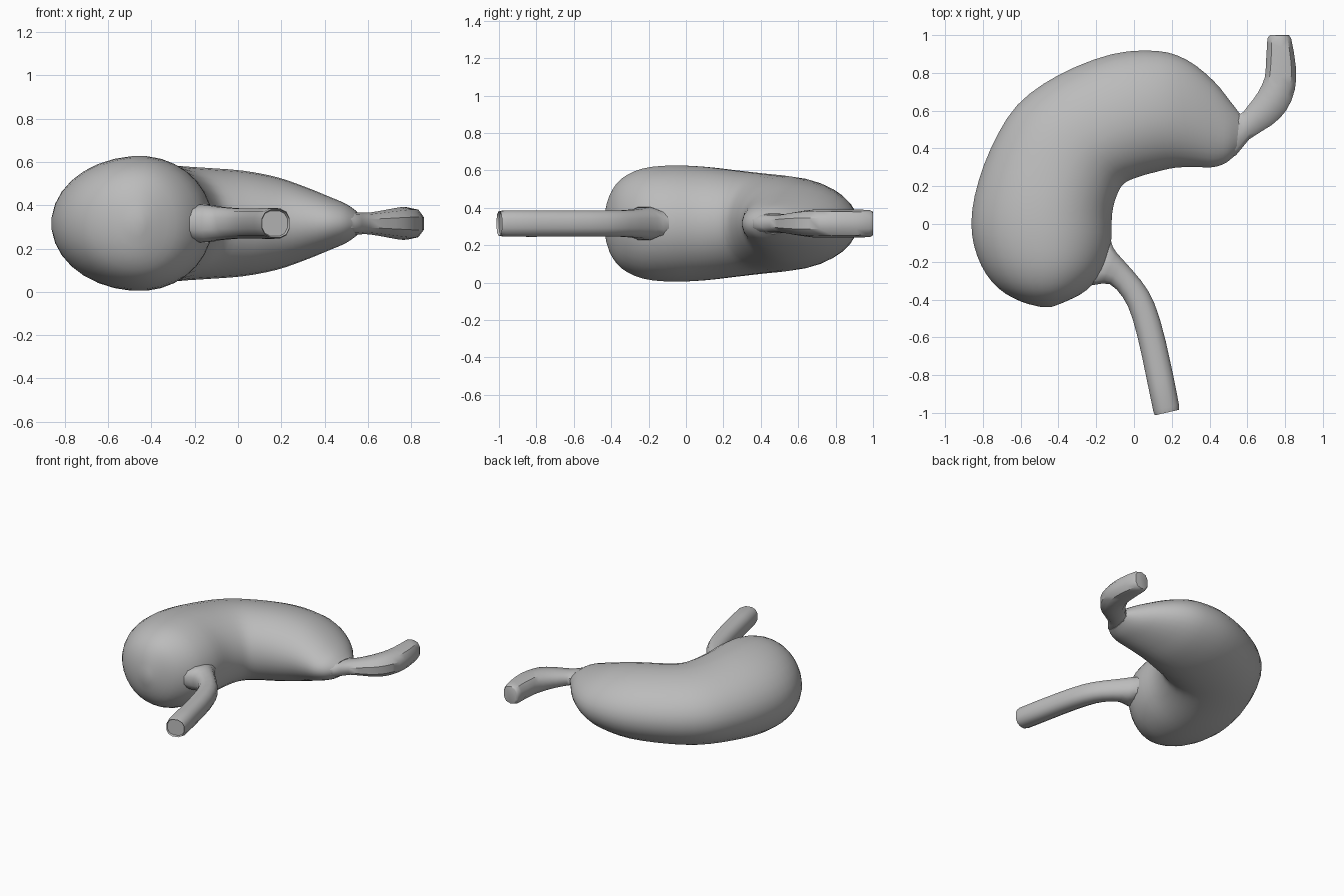
import bpy, bmesh, math
from mathutils import Vector

old = bpy.data.objects.get("Cube")
if old:
    bpy.data.objects.remove(old, do_unlink=True)

mat = bpy.data.materials.new("soft_grey")
mat.use_nodes = True
GREY = (0.5, 0.5, 0.5, 1)
mat.diffuse_color = GREY
mat.node_tree.nodes["Principled BSDF"].inputs["Base Color"].default_value = GREY
MID = 0.316


def refine(rows, steps):
    """Catmull-Rom interpolation between section rows."""
    out = []
    for i in range(len(rows) - 1):
        a, b = rows[max(i - 1, 0)], rows[i]
        c, d = rows[i + 1], rows[min(i + 2, len(rows) - 1)]
        for s in range(steps):
            t = s / steps
            out.append([0.5 * (2 * q + (r - p) * t + (2 * p - 5 * q + 4 * r - w) * t ** 2
                               + (3 * q - p - 3 * r + w) * t ** 3)
                        for p, q, r, w in zip(a, b, c, d)])
    return out + [rows[-1]]


def loft(name, rows, sides, steps, crest=0.5, power=1.0, angle=40):
    """Skin of rings; each row is inner x, y, outer x, y, half height."""
    bm = bmesh.new()
    rings = []
    for ix, iy, ox, oy, h in refine(rows, steps):
        inner, outer = Vector((ix, iy, MID)), Vector((ox, oy, MID))
        top = inner.lerp(outer, crest)
        ring = []
        for k in range(sides):
            a = 2 * math.pi * (k + 0.5) / sides
            c, s = math.cos(a), math.sin(a)
            edge = (outer if c > 0 else inner) - top
            p = top + edge * abs(c) ** power
            p.z += math.copysign(abs(s) ** power, s) * h
            ring.append(bm.verts.new(p))
        rings.append(ring)
    for r, q in zip(rings, rings[1:]):
        for k in range(sides):
            n = (k + 1) % sides
            bm.faces.new((r[k], r[n], q[n], q[k]))
    bm.faces.new(rings[0])
    bm.faces.new(rings[-1])
    bmesh.ops.recalc_face_normals(bm, faces=bm.faces)
    mesh = bpy.data.meshes.new(name)
    bm.to_mesh(mesh)
    bm.free()
    mesh.materials.append(mat)
    ob = bpy.data.objects.new(name, mesh)
    bpy.context.collection.objects.link(ob)
    bpy.ops.object.select_all(action='DESELECT')
    ob.select_set(True)
    bpy.context.view_layer.objects.active = ob
    bpy.ops.object.shade_smooth_by_angle(angle=math.radians(angle))
    return ob


# Curved pouch, from the rounded end to the narrow outlet
loft("stomach_body", [
    (-.44, -.44, -.49, -.44, .03),
    (-.36, -.41, -.60, -.41, .15),
    (-.25, -.35, -.72, -.34, .24),
    (-.16, -.24, -.81, -.22, .295),
    (-.12, -.10, -.86, -.05, .312),
    (-.115, .05, -.845, .15, .305),
    (-.09, .15, -.76, .40, .285),
    (-.05, .215, -.62, .63, .268),
    (.03, .25, -.40, .79, .258),
    (.12, .275, -.12, .90, .245),
    (.22, .297, .12, .918, .215),
    (.33, .30, .28, .87, .17),
    (.42, .30, .42, .76, .125),
    (.49, .325, .51, .65, .09),
    (.54, .37, .56, .585, .055),
], sides=32, steps=3, crest=0.45)

# Inlet tube, flared where it joins the pouch
loft("inlet_tube", [
    (-.30, -.34, -.13, -.04, .06),
    (-.21, -.325, -.11, -.12, .09),
    (-.13, -.32, -.06, -.185, .08),
    (-.06, -.39, .04, -.30, .072),
    (-.01, -.50, .11, -.42, .072),
    (.04, -.70, .17, -.62, .072),
    (.10, -.99, .24, -.955, .072),
    (.11, -1.0, .23, -.97, .06),
], sides=12, steps=2, power=0.8)

# Outlet tube, pinched at the join and swelling outwards
loft("outlet_tube", [
    (.46, .33, .50, .62, .06),
    (.54, .36, .56, .585, .052),
    (.61, .445, .60, .625, .05),
    (.73, .52, .655, .70, .065),
    (.81, .60, .69, .78, .075),
    (.855, .71, .695, .85, .075),
    (.86, .83, .70, .93, .075),
    (.835, .98, .705, .985, .072),
    (.815, 1.0, .72, 1.0, .058),
], sides=10, steps=2, power=0.8)
